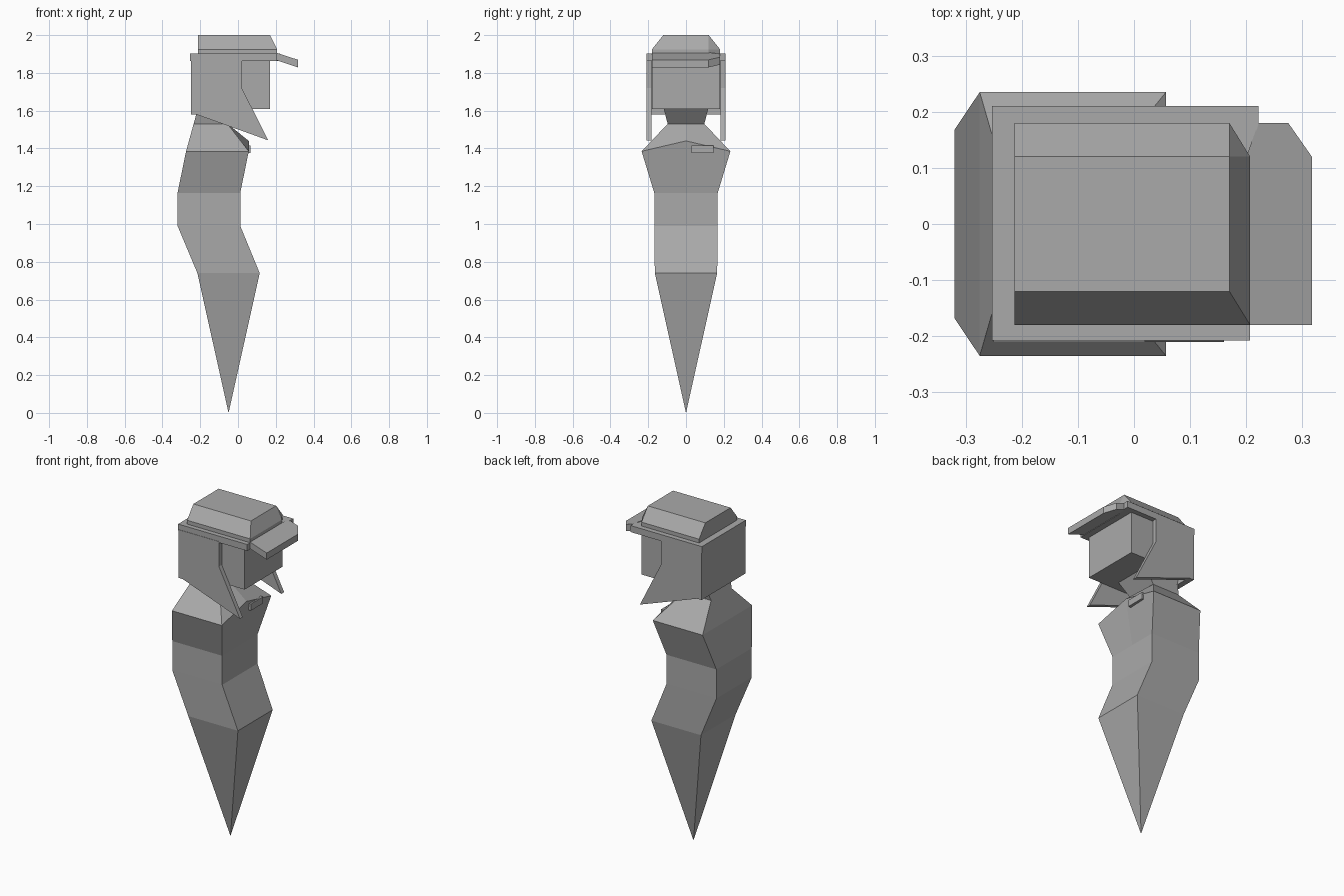
import bpy, bmesh

default = bpy.data.objects.get("Cube")
if default:
    bpy.data.objects.remove(default, do_unlink=True)

grey = bpy.data.materials.new("plain_grey")
grey.use_nodes = True
grey.diffuse_color = (0.4, 0.4, 0.4, 1)
bsdf = next(n for n in grey.node_tree.nodes if n.type == "BSDF_PRINCIPLED")
bsdf.inputs["Base Color"].default_value = grey.diffuse_color


def loft(name, rings):
    """Skin matching rings of points, cap both ends and merge collapsed corners."""
    bm = bmesh.new()
    rows = [[bm.verts.new(p) for p in ring] for ring in rings]
    n = len(rows[0])
    for a, b in zip(rows, rows[1:]):
        for i in range(n):
            j = (i + 1) % n
            bm.faces.new((a[i], a[j], b[j], b[i]))
    bm.faces.new(rows[0][::-1])
    bm.faces.new(rows[-1])
    bmesh.ops.remove_doubles(bm, verts=bm.verts, dist=0.0005)
    bmesh.ops.recalc_face_normals(bm, faces=bm.faces)
    mesh = bpy.data.meshes.new(name)
    bm.to_mesh(mesh)
    bm.free()
    mesh.materials.append(grey)
    obj = bpy.data.objects.new(name, mesh)
    bpy.context.collection.objects.link(obj)
    return obj


def slab(name, outline, z0, z1):
    return loft(name, [[(x, y, z) for x, y in outline] for z in (z0, z1)])


def box(name, x0, x1, y0, y1, z0, z1):
    return slab(name, [(x0, y0), (x1, y0), (x1, y1), (x0, y1)], z0, z1)


def body_ring(z, x0, x1, w, peak=0):
    return [(x0, -w, z), (x1, -w, z), (x1, 0, z + peak), (x1, w, z), (x0, w, z)]


# Tapering torso with raised collar, up into the neck
loft("body", [
    body_ring(0, -0.05, -0.05, 0),
    body_ring(0.74, -0.215, 0.115, 0.165),
    body_ring(0.99, -0.32, 0.012, 0.168),
    body_ring(1.165, -0.32, 0.012, 0.168),
    body_ring(1.385, -0.275, 0.057, 0.235, 0.055),
    body_ring(1.53, -0.235, -0.055, 0.097),
    body_ring(1.62, -0.21, 0.02, 0.12),
])
box("chest_badge", 0.045, 0.065, 0.03, 0.145, 1.375, 1.415)

# Head and the hair wrapped around its sides and back
box("head", -0.215, 0.17, -0.18, 0.18, 1.61, 1.88)
flap = [(-0.25, 1.58), (-0.22, 1.58), (0.16, 1.443), (0.02, 1.72),
        (0.02, 1.87), (-0.25, 1.87)]
for side, s in (("left", 1), ("right", -1)):
    loft("hair_" + side, [[(x, s * y, z) for x, z in flap] for y in (0.183, 0.21)])
box("hair_back", -0.25, -0.215, -0.185, 0.185, 1.58, 1.87)

# Cap: band, crown with one clipped corner, sloping visor
slab("cap_band", [(-0.253, -0.208), (0.207, -0.208), (0.207, 0.12),
                  (0.222, 0.18), (0.222, 0.21), (-0.253, 0.21)], 1.863, 1.902)
base = [(-0.213, -0.18), (0.207, -0.18), (0.207, 0.12), (0.17, 0.18), (-0.213, 0.18)]
crown_top = [(min(x, 0.17), max(-0.12, min(0.12, y)), 2.0) for x, y in base]
loft("cap_crown", [[(x, y, z) for x, y in base] for z in (1.9, 1.925)] + [crown_top])
visor = [(0.2, -0.18), (0.317, -0.18), (0.317, 0.12), (0.275, 0.18), (0.222, 0.18), (0.2, 0.12)]
loft("cap_visor", [[(x, y, z - 0.33 * (x - 0.2)) for x, y in visor]
                   for z in (1.868, 1.908)])
